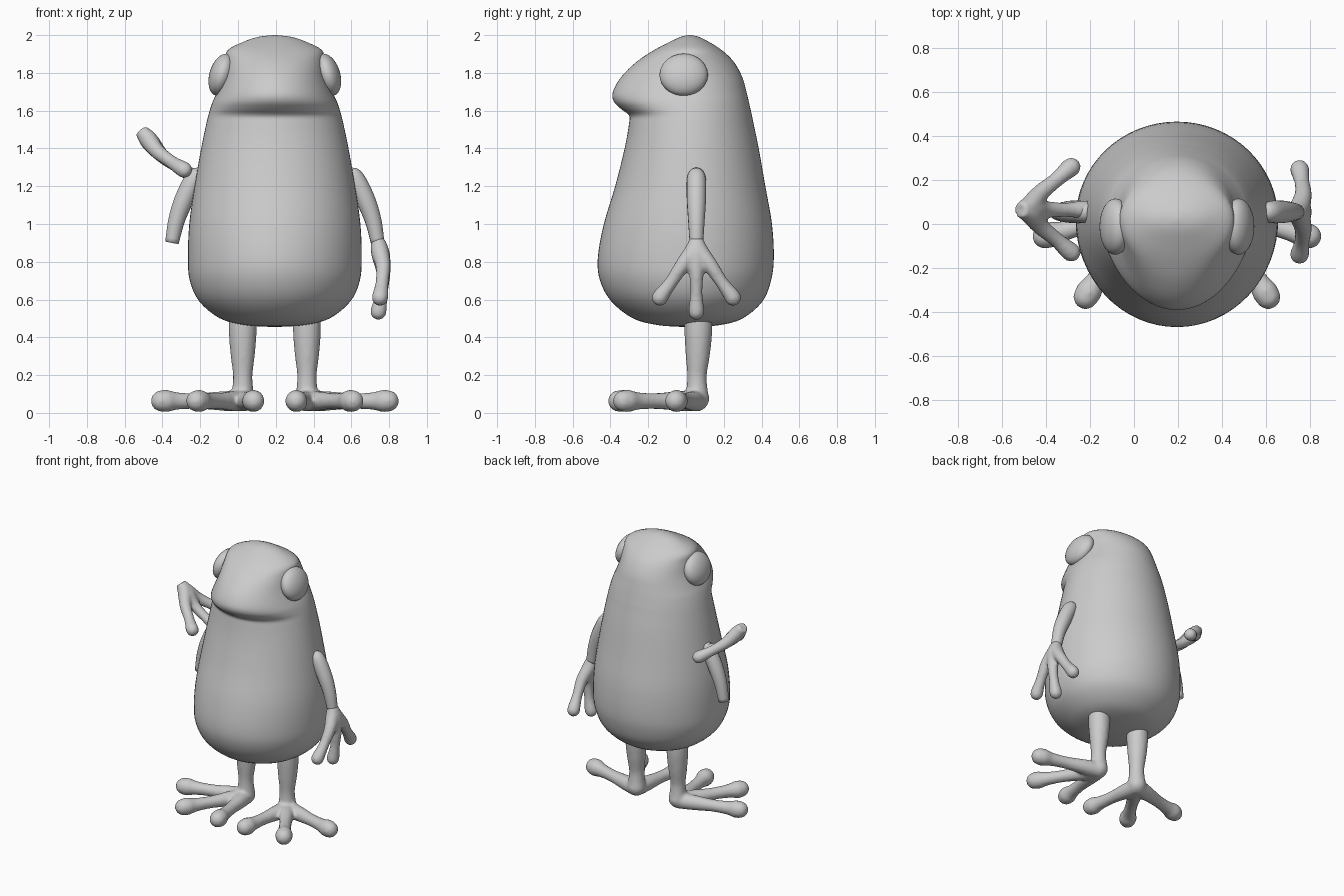
import bpy, bmesh, math
from mathutils import Vector, Matrix

CX = 0.195  # centre line of the body

if "Cube" in bpy.data.objects:
    bpy.data.objects.remove(bpy.data.objects["Cube"])

grey = bpy.data.materials.new("plain grey")
grey.use_nodes = True
grey.diffuse_color = (0.6, 0.6, 0.6, 1)
grey.node_tree.nodes["Principled BSDF"].inputs["Base Color"].default_value = (0.6, 0.6, 0.6, 1)


def finish(name, bm):
    bmesh.ops.recalc_face_normals(bm, faces=bm.faces)
    for f in bm.faces:
        f.smooth = True
    mesh = bpy.data.meshes.new(name)
    bm.to_mesh(mesh)
    bm.free()
    mesh.materials.append(grey)
    obj = bpy.data.objects.new(name, mesh)
    bpy.context.collection.objects.link(obj)
    return obj


def smooth_path(rows, steps):
    """Catmull-Rom samples through rows of any length."""
    pts = [Vector(r) for r in rows]
    pts = [2 * pts[0] - pts[1]] + pts + [2 * pts[-1] - pts[-2]]
    out = []
    for a, b, c, d in zip(pts, pts[1:], pts[2:], pts[3:]):
        for i in range(steps):
            t = i / steps
            out.append(0.5 * (2 * b + (c - a) * t + (2 * a - 5 * b + 4 * c - d) * t * t
                              + (3 * b - a - 3 * c + d) * t ** 3))
    return out + [pts[-2]]


def skin_rings(bm, rings):
    for r, s in zip(rings, rings[1:]):
        for i in range(len(r)):
            j = (i + 1) % len(r)
            bm.faces.new((r[i], r[j], s[j], s[i]))
    bm.faces.new(rings[0])
    bm.faces.new(rings[-1])


def tube(bm, rows, side=1, round_end=False, sides=16):
    """Tapered limb through (x, y, z, radius) rows, x measured from the centre line."""
    path = smooth_path(rows, 5)
    centres = [Vector((CX + side * p[0], p[1], p[2])) for p in path]
    radii = [p[3] for p in path]
    if round_end:
        direction = (centres[-1] - centres[-2]).normalized()
        tip, r = centres[-1].copy(), radii[-1]
        for k in range(1, 6):
            a = k * math.pi / 2 / 5.3
            centres.append(tip + direction * r * math.sin(a))
            radii.append(r * math.cos(a))
    rings, last = [], None
    for i, c in enumerate(centres):
        t = (centres[min(i + 1, len(centres) - 1)] - centres[max(i - 1, 0)]).normalized()
        if last is None:
            u = t.orthogonal().normalized()
        else:
            u = (last - t * last.dot(t)).normalized()
        last, v = u, t.cross(u)
        rings.append([bm.verts.new(c + radii[i] * (u * math.cos(a) + v * math.sin(a)))
                      for a in (2 * math.pi * k / sides for k in range(sides))])
    skin_rings(bm, rings)


def blend(obj, voxel=0.011):
    """Fuse overlapping tubes into one soft skin."""
    m = obj.modifiers.new("fuse", 'REMESH')
    m.mode, m.voxel_size, m.use_smooth_shade = 'VOXEL', voxel, True
    s = obj.modifiers.new("soften", 'SMOOTH')
    s.factor, s.iterations = 0.5, 5


# Body and head: height, half width, front y, back y
body_rows = [
    (0.455, 0.02, -0.02, 0.04), (0.465, 0.16, -0.15, 0.18), (0.50, 0.29, -0.28, 0.30),
    (0.59, 0.40, -0.395, 0.405), (0.70, 0.45, -0.455, 0.45), (0.82, 0.46, -0.467, 0.465),
    (1.0, 0.453, -0.435, 0.455), (1.2, 0.425, -0.375, 0.42), (1.4, 0.39, -0.325, 0.385),
    (1.53, 0.363, -0.302, 0.358), (1.575, 0.352, -0.302, 0.349), (1.61, 0.342, -0.345, 0.341),
    (1.65, 0.328, -0.383, 0.332), (1.70, 0.305, -0.387, 0.32), (1.78, 0.275, -0.342, 0.297),
    (1.86, 0.262, -0.26, 0.252), (1.92, 0.25, -0.17, 0.19), (1.965, 0.165, -0.085, 0.12),
    (1.99, 0.09, -0.03, 0.07), (2.0, 0.01, 0.01, 0.03)]
bm = bmesh.new()
rings = []
for z, w, front, back in smooth_path(body_rows, 4):
    ring = []
    for k in range(64):
        a = 2 * math.pi * k / 64
        reach = (back - 0.02) if math.sin(a) > 0 else (0.02 - front)
        ring.append(bm.verts.new((CX + w * math.cos(a), 0.02 + reach * math.sin(a), z)))
    rings.append(ring)
skin_rings(bm, rings)
finish("body", bm)

# Upper arm and hand, with three fingers spread front to back
arm = [(0.39, 0.055, 1.27, 0.035), (0.425, 0.055, 1.24, 0.05), (0.48, 0.055, 1.13, 0.051),
       (0.52, 0.055, 1.02, 0.044), (0.545, 0.055, 0.9, 0.036)]
fingers = [
    [(0.545, 0.055, 0.92, 0.036), (0.555, 0.04, 0.86, 0.047), (0.573, -0.02, 0.78, 0.04),
     (0.568, -0.08, 0.69, 0.035), (0.56, -0.125, 0.63, 0.042), (0.557, -0.138, 0.61, 0.044)],
    [(0.545, 0.055, 0.92, 0.036), (0.56, 0.055, 0.84, 0.05), (0.575, 0.055, 0.74, 0.038),
     (0.565, 0.055, 0.63, 0.033), (0.552, 0.055, 0.555, 0.042), (0.548, 0.055, 0.535, 0.043)]]
fingers.append([(x, 0.11 - y, z, r) for x, y, z, r in fingers[0]])


def lifted(row):
    """Place a hand row on the raised loose hand."""
    x, y, z, r = row
    a = math.radians(-50)
    dx, dz = x - 0.545, z - 0.92
    px = dx * math.cos(a) - dz * math.sin(a)
    pz = dx * math.sin(a) + dz * math.cos(a)
    return (0.71 + px, y + 0.01, 1.495 + pz, r)


for name, side in (("left", 1), ("right", -1)):
    bm = bmesh.new()
    tube(bm, arm, side)
    finish(name + "_upper_arm", bm).data.shade_smooth()
    bm = bmesh.new()
    for f in fingers:
        tube(bm, f if side > 0 else [lifted(r) for r in f], side, True)
    blend(finish(name + "_hand", bm))

    # Leg and three-toed foot
    bm = bmesh.new()
    tube(bm, [(0.17, 0.065, 0.52, 0.074), (0.17, 0.065, 0.42, 0.074), (0.17, 0.062, 0.3, 0.064),
              (0.17, 0.058, 0.2, 0.052), (0.17, 0.058, 0.13, 0.056), (0.17, 0.06, 0.075, 0.064)],
         side, True)
    for angle, length in ((-15, 0.445), (-58, 0.46), (-98, 0.42)):
        dx, dy = math.cos(math.radians(angle)), math.sin(math.radians(angle))
        tube(bm, [(0.17 + dx * length * t, 0.06 + dy * length * t, 0.063, r) for t, r in
                  ((0, 0.056), (0.25, 0.052), (0.55, 0.042), (0.8, 0.046), (0.93, 0.059), (1, 0.057))],
             side, True)
    blend(finish(name + "_leg", bm))

    # Eye: a flattened ball leaning in at the top
    bm = bmesh.new()
    bmesh.ops.create_uvsphere(bm, u_segments=32, v_segments=20, radius=1)
    place = (Matrix.Translation((CX + side * 0.28, -0.012, 1.79))
             @ Matrix.Rotation(math.radians(-17 * side), 4, 'Y')
             @ Matrix.Diagonal((0.066, 0.128, 0.115, 1)))
    bmesh.ops.transform(bm, matrix=place, verts=bm.verts)
    finish(name + "_eye", bm)
